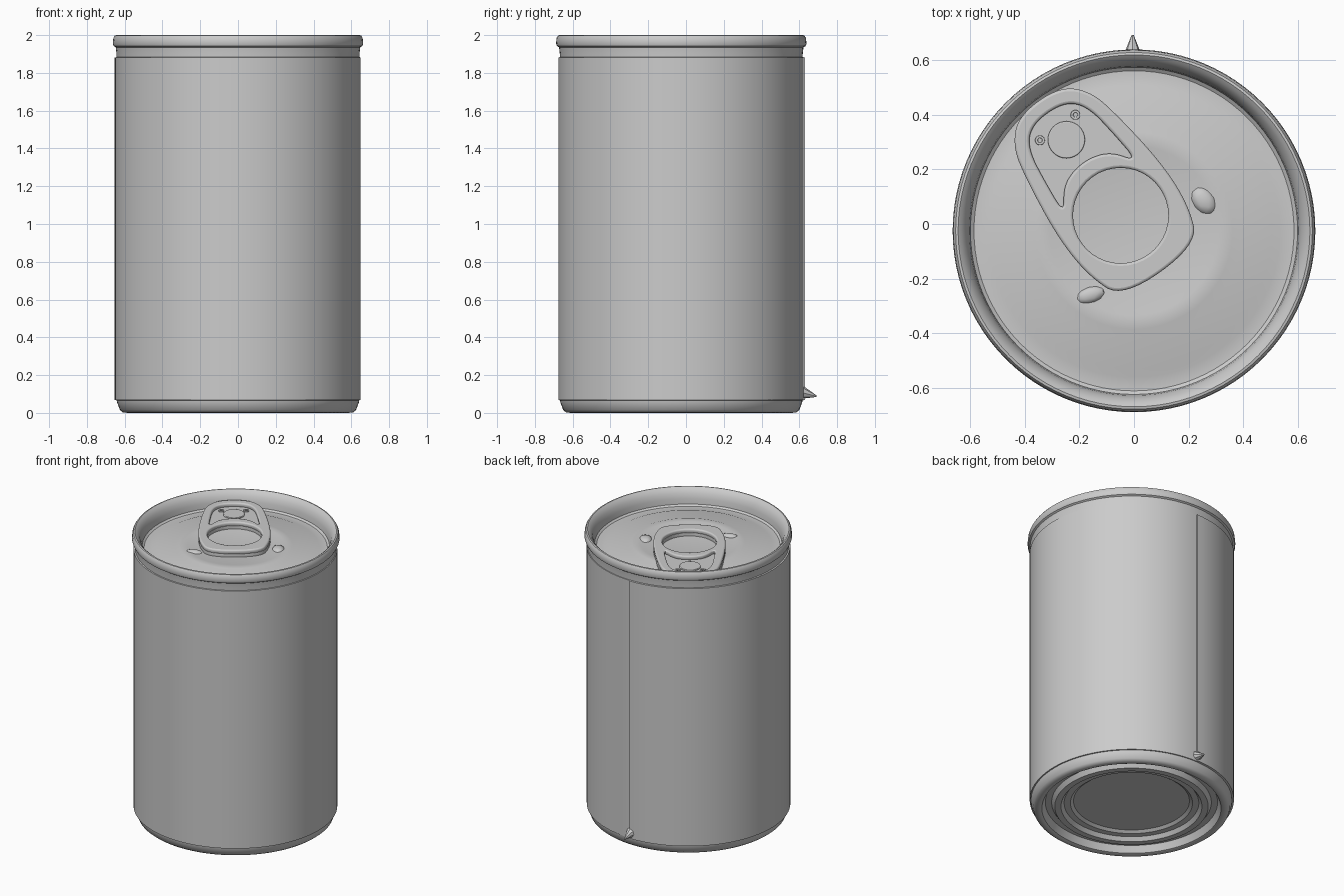
import bpy, bmesh, math
from mathutils import Vector, Matrix

if "Cube" in bpy.data.objects:
    bpy.data.objects.remove(bpy.data.objects["Cube"])

CY = -0.025          # can axis sits slightly forward of the origin
SEG = 96

metal = bpy.data.materials.new("light grey metal")
metal.diffuse_color = (0.6, 0.6, 0.6, 1)
metal.use_nodes = True
metal.node_tree.nodes["Principled BSDF"].inputs["Base Color"].default_value = metal.diffuse_color


def finish(ob, angle=35):
    ob.data.materials.clear()
    ob.data.materials.append(metal)
    bpy.ops.object.select_all(action='DESELECT')
    ob.select_set(True)
    bpy.context.view_layer.objects.active = ob
    bpy.ops.object.shade_smooth_by_angle(angle=math.radians(angle))
    return ob


def from_bmesh(name, bm, angle=35):
    bmesh.ops.recalc_face_normals(bm, faces=bm.faces)
    me = bpy.data.meshes.new(name)
    bm.to_mesh(me)
    bm.free()
    ob = bpy.data.objects.new(name, me)
    bpy.context.collection.objects.link(ob)
    return finish(ob, angle)


def lathe(name, profile):
    """Closed solid turned round the can axis; profile starts and ends at r = 0."""
    bm = bmesh.new()
    rings = []
    for r, z in profile:
        if r == 0:
            rings.append([bm.verts.new((0, CY, z))] * SEG)
        else:
            rings.append([bm.verts.new((r * math.cos(2 * math.pi * i / SEG),
                                        CY + r * math.sin(2 * math.pi * i / SEG), z))
                          for i in range(SEG)])
    for a, b in zip(rings, rings[1:]):
        for i in range(SEG):
            j = (i + 1) % SEG
            bm.faces.new(list(dict.fromkeys((a[i], a[j], b[j], b[i]))))
    return from_bmesh(name, bm)


# can body: stepped base, wall, rolled rim and recessed lid with pressed rings
lathe("can_body", [
    (0, 0.06), (0.37, 0.06), (0.39, 0.045), (0.43, 0.045), (0.45, 0.02), (0.49, 0.02),
    (0.51, 0.05), (0.55, 0.05), (0.572, 0.005), (0.585, 0.0), (0.61, 0.003),
    (0.625, 0.015), (0.64, 0.055), (0.643, 0.08), (0.643, 1.90), (0.647, 1.935),
    (0.658, 1.942), (0.663, 1.955), (0.66, 1.985), (0.652, 1.998), (0.643, 2.0),
    (0.63, 1.99), (0.612, 1.965), (0.602, 1.93), (0.598, 1.895), (0.585, 1.885),
    (0.535, 1.885), (0.505, 1.897), (0.39, 1.897), (0.36, 1.907), (0.31, 1.907),
    (0.29, 1.902), (0, 1.902)])

# wrapped sleeve whose ends overlap in a small step at the back
bm = bmesh.new()
cols = []
for i in range(SEG + 1):
    t = i / SEG
    a = math.pi / 2 + 2 * math.pi * t
    r = 0.655 - 0.008 * t
    cols.append([bm.verts.new((q * math.cos(a), CY + q * math.sin(a), z))
                 for q, z in ((0.638, 0.066), (r, 0.068), (r, 1.882), (0.638, 1.884))])
for a, b in zip(cols, cols[1:]):
    for k in range(3):
        bm.faces.new((a[k], b[k], b[k + 1], a[k + 1]))
bm.faces.new(cols[0])
bm.faces.new(cols[-1][::-1])
from_bmesh("sleeve", bm)


# pull tab, drawn in its own frame: u runs along the tab, v across it
TAB = Matrix(((-0.58, 0.81, 0, -0.018), (0.81, 0.58, 0, -0.012),
              (0, 0, 1, 0), (0, 0, 0, 1)))


def smooth_loop(pts, rounds=3):
    """Corner cutting turns a few points into a rounded outline."""
    for _ in range(rounds):
        out = []
        for p, q in zip(pts, pts[1:] + pts[:1]):
            p, q = Vector(p), Vector(q)
            out += [p.lerp(q, 0.25), p.lerp(q, 0.75)]
        pts = out
    return pts


def circle(u, v, r, n=40):
    return [Vector((u + r * math.cos(2 * math.pi * i / n),
                    v + r * math.sin(2 * math.pi * i / n))) for i in range(n)]


def mirrored(half):
    return half + [(u, -v) for u, v in reversed(half)]


def plate(name, loops, z0, z1, bevel):
    """Flat plate with holes, filled from nested outlines."""
    cu = bpy.data.curves.new(name, 'CURVE')
    cu.dimensions = '2D'
    cu.fill_mode = 'BOTH'
    cu.extrude = (z1 - z0) / 2 - bevel
    cu.bevel_depth = bevel
    cu.bevel_resolution = 2
    cu.offset = -bevel
    for loop in loops:
        sp = cu.splines.new('POLY')
        sp.points.add(len(loop) - 1)
        for p, co in zip(sp.points, loop):
            w = TAB @ Vector((co[0], co[1], 0))
            p.co = (w.x, w.y, 0, 1)
        sp.use_cyclic_u = True
    ob = bpy.data.objects.new(name, cu)
    ob.location.z = (z0 + z1) / 2
    bpy.context.collection.objects.link(ob)
    bpy.ops.object.select_all(action='DESELECT')
    ob.select_set(True)
    bpy.context.view_layer.objects.active = ob
    bpy.ops.object.convert(target='MESH')
    return finish(bpy.context.view_layer.objects.active)


outline = smooth_loop(mirrored([(-0.20, 0.17), (-0.06, 0.225), (0.12, 0.235),
                                (0.36, 0.205), (0.49, 0.175), (0.57, 0.09)]))
hole = circle(0.053, 0, 0.175)
panel = smooth_loop(mirrored([(0.29, 0.04), (0.26, 0.11), (0.18, 0.165), (0.30, 0.155),
                              (0.45, 0.135), (0.515, 0.07)]))
plate("tab_base", [outline, hole], 1.893, 1.925, 0.004)
plate("tab_raised_frame", [outline, hole, panel], 1.92, 1.95, 0.01)
plate("rivet", [circle(0.395, 0, 0.068)], 1.92, 1.934, 0.004)
for side in (-1, 1):
    plate("tab_dimple", [circle(0.45, side * 0.08, 0.018, 16),
                         circle(0.45, side * 0.08, 0.008, 16)], 1.92, 1.932, 0.002)


def lump(name, loc, size, angle):
    bm = bmesh.new()
    bmesh.ops.create_icosphere(bm, subdivisions=2, radius=1)
    bmesh.ops.transform(bm, verts=bm.verts, matrix=Matrix.Translation(loc)
                        @ Matrix.Rotation(angle, 4, 'Z') @ Matrix.Diagonal((*size, 1)))
    from_bmesh(name, bm)


# small pressed finger bumps beside the tab
lump("lid_bump_right", (0.255, 0.085, 1.9), (0.055, 0.04, 0.02), -0.9)
lump("lid_bump_left", (-0.16, -0.26, 1.9), (0.055, 0.03, 0.018), 0.3)

# small torn point at the foot of the back seam
bm = bmesh.new()
bmesh.ops.create_cone(bm, cap_ends=True, segments=8, radius1=0.035, radius2=0.004, depth=0.08)
bmesh.ops.transform(bm, verts=bm.verts, matrix=Matrix.Translation((-0.005, 0.652, 0.098))
                    @ Matrix.Rotation(-math.pi / 2 - 0.25, 4, 'X'))
from_bmesh("seam_point", bm)
